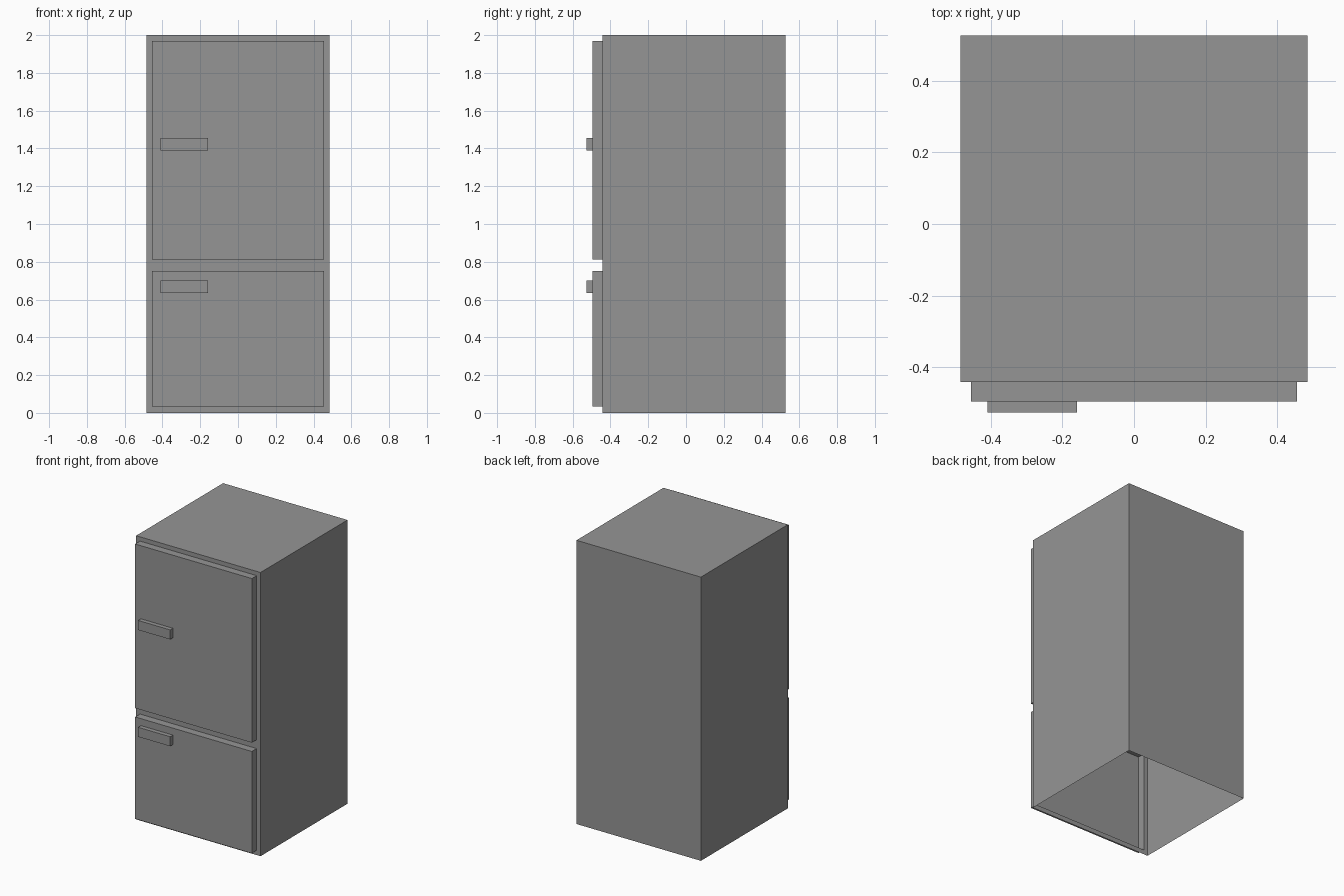
import bpy, bmesh
from mathutils import Vector

if "Cube" in bpy.data.objects:
    bpy.data.objects.remove(bpy.data.objects["Cube"])

W, FRONT, BACK = 0.485, -0.442, 0.527
DOOR_X, DOOR_Y = 0.455, -0.496
DOORS = {"freezer": (0.033, 0.751, 0.635), "fridge": (0.813, 1.97, 1.388)}

grey = bpy.data.materials.new("dark_grey")
grey.diffuse_color = (0.3, 0.3, 0.3, 1)
grey.use_nodes = True
grey.node_tree.nodes["Principled BSDF"].inputs["Base Color"].default_value = grey.diffuse_color


def box_bm(lo, hi, open_side=None):
    """Box between two corners, leaving out the face that points along open_side."""
    bm = bmesh.new()
    bmesh.ops.create_cube(bm, size=1)
    lo, hi = Vector(lo), Vector(hi)
    for v in bm.verts:
        v.co = Vector([(a + b) / 2 + c * (b - a) for a, b, c in zip(lo, hi, v.co)])
    bm.normal_update()
    if open_side:
        gone = [f for f in bm.faces if f.normal.dot(Vector(open_side)) > 0.9]
        bmesh.ops.delete(bm, geom=gone, context='FACES')
    return bm


def finish(bm, name):
    mesh = bpy.data.meshes.new(name)
    bm.to_mesh(mesh)
    bm.free()
    mesh.materials.append(grey)
    obj = bpy.data.objects.new(name, mesh)
    bpy.context.collection.objects.link(obj)


# Cabinet: thin shell, open underneath, with an opening behind each door
bm = box_bm((-W, FRONT, 0), (W, BACK, 2), (0, 0, -1))
cuts = [((x, 0, 0), (1, 0, 0)) for x in (-DOOR_X, DOOR_X)]
cuts += [((0, 0, z), (0, 0, 1)) for d in DOORS.values() for z in d[:2]]
for co, no in cuts:
    faces = [f for f in bm.faces if f.normal.y < -0.9]
    geom = set(faces) | {e for f in faces for e in f.edges} | {v for f in faces for v in f.verts}
    bmesh.ops.bisect_plane(bm, geom=list(geom), plane_co=co, plane_no=no)
    bm.normal_update()
holes = []
for f in bm.faces:
    c = f.calc_center_median()
    if f.normal.y < -0.9 and abs(c.x) < DOOR_X and any(a < c.z < b for a, b, _ in DOORS.values()):
        holes.append(f)
bmesh.ops.delete(bm, geom=holes, context='FACES')
finish(bm, "cabinet")

# Doors (hollow at the back) with bar handles
for name, (z0, z1, hz) in DOORS.items():
    finish(box_bm((-DOOR_X, DOOR_Y, z0), (DOOR_X, FRONT, z1), (0, 1, 0)), name + "_door")
    finish(box_bm((-0.41, -0.527, hz), (-0.16, DOOR_Y, hz + 0.067)), name + "_handle")
